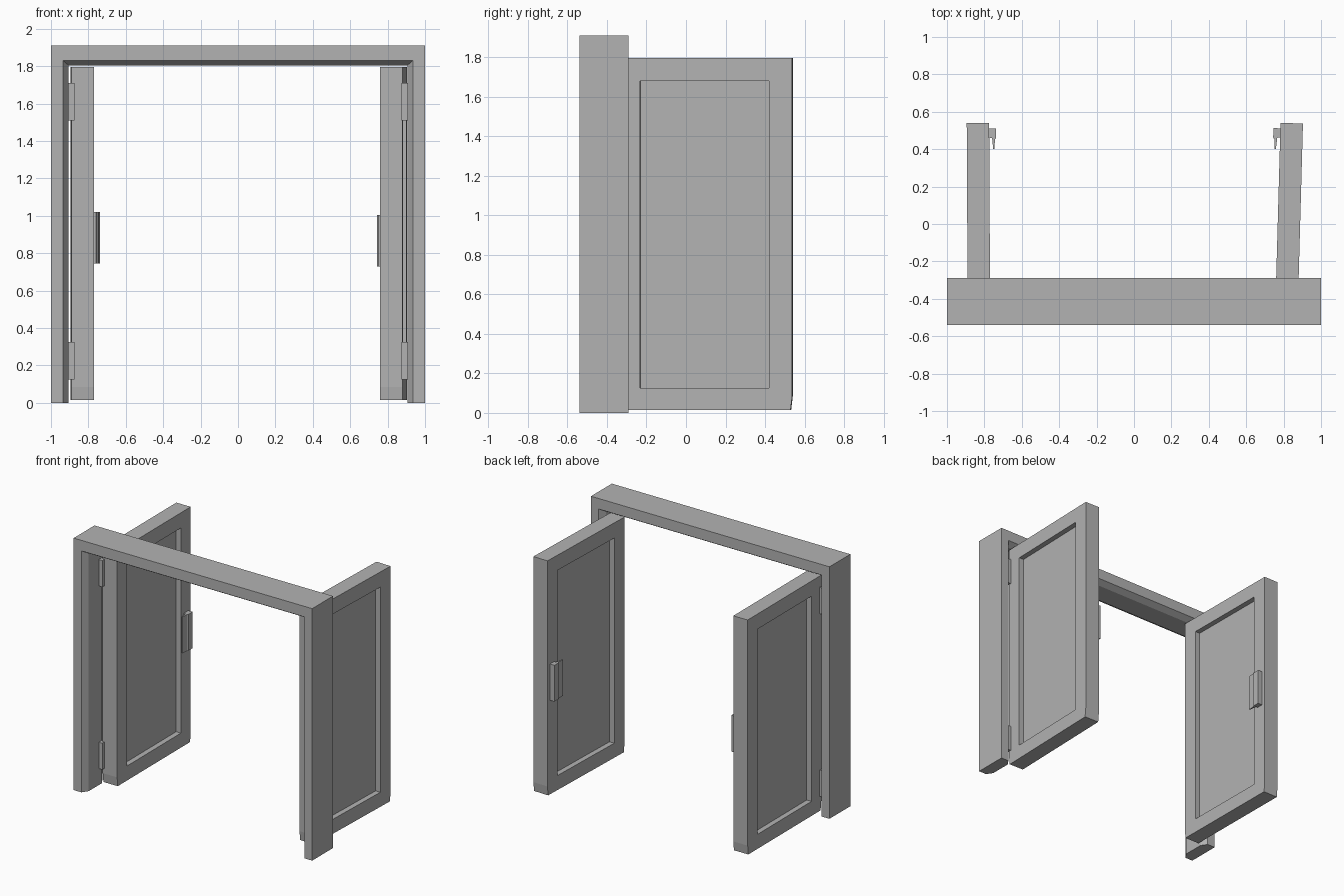
import bpy
import bmesh
from math import radians
from mathutils import Matrix, Vector

if "Cube" in bpy.data.objects:
    bpy.data.objects.remove(bpy.data.objects["Cube"])

GREY = (0.45, 0.45, 0.45, 1)
grey = bpy.data.materials.new("plain grey")
grey.use_nodes = True
grey.diffuse_color = GREY
grey.node_tree.nodes["Principled BSDF"].inputs["Base Color"].default_value = GREY


def finish(name, bm, matrix=Matrix()):
    bmesh.ops.recalc_face_normals(bm, faces=bm.faces)
    mesh = bpy.data.meshes.new(name)
    bm.to_mesh(mesh)
    bm.free()
    mesh.materials.append(grey)
    ob = bpy.data.objects.new(name, mesh)
    ob.matrix_world = matrix
    bpy.context.collection.objects.link(ob)
    return ob


def box(name, lo, hi):
    bm = bmesh.new()
    bmesh.ops.create_cube(bm, size=1)
    lo, hi = Vector(lo), Vector(hi)
    for v in bm.verts:
        v.co = Vector((v.co[i] * (hi[i] - lo[i]) + (lo[i] + hi[i]) / 2 for i in range(3)))
    return finish(name, bm)


def extrude_profile(name, points, z0, z1, matrix):
    bm = bmesh.new()
    face = bm.faces.new([bm.verts.new((x, y, z0)) for x, y in points])
    top = bmesh.ops.extrude_face_region(bm, geom=[face])["geom"]
    moved = [v for v in top if isinstance(v, bmesh.types.BMVert)]
    bmesh.ops.translate(bm, verts=moved, vec=(0, 0, z1 - z0))
    return finish(name, bm, matrix)


# Door frame: a chamfered section swept up, across and down with mitred corners
TOP = 1.91
section = [(0, 0, -0.54), (0.065, 0.08, -0.54), (0.095, 0.107, -0.495),
           (0.095, 0.107, -0.335), (0.065, 0.08, -0.29), (0, 0, -0.29)]
bm = bmesh.new()
rings = []
for side, upper in ((-1, False), (-1, True), (1, True), (1, False)):
    rings.append([bm.verts.new((side * (1 - dx), y, TOP - dz if upper else 0))
                  for dx, dz, y in section])
for a, b in zip(rings, rings[1:]):
    for i in range(len(section)):
        j = (i + 1) % len(section)
        bm.faces.new((a[i], a[j], b[j], b[i]))
bm.faces.new(rings[0])
bm.faces.new(rings[-1])
finish("door_frame", bm)

# Door leaf dimensions, with its own origin at mid length
HALF_T, HALF_L = 0.06, 0.444
Z0, Z1, KICK = 0.015, 1.795, 0.085
RAIL, DEPTH = 0.118, 0.04


def door(name, matrix):
    bm = bmesh.new()
    # Both panelled faces: rails around a sunken panel
    ys = (-HALF_L, HALF_L)
    outer, inner = {}, {}
    for s in (-1, 1):
        x = s * HALF_T
        loop = [(-HALF_L + 0.008, Z0), (HALF_L - 0.008, Z0), (HALF_L, KICK),
                (HALF_L, Z1), (-HALF_L, Z1), (-HALF_L, KICK)]
        outer[s] = [bm.verts.new((x, y, z)) for y, z in loop]
        py, pz0, pz1 = HALF_L - RAIL, Z0 + 0.11, Z1 - 0.115
        corners = [(-py, pz0), (py, pz0), (py, pz1), (-py, pz1)]
        rim = [bm.verts.new((x, y, z)) for y, z in corners]
        sunk = [bm.verts.new((x - s * DEPTH, y, z)) for y, z in corners]
        o = outer[s]
        bm.faces.new((o[0], o[1], rim[1], rim[0]))
        bm.faces.new((o[1], o[2], o[3], rim[2], rim[1]))
        bm.faces.new((o[3], o[4], rim[3], rim[2]))
        bm.faces.new((o[4], o[5], o[0], rim[0], rim[3]))
        for i in range(4):
            j = (i + 1) % 4
            bm.faces.new((rim[i], rim[j], sunk[j], sunk[i]))
        bm.faces.new(sunk)
    # Edges joining the two faces
    for i in range(6):
        j = (i + 1) % 6
        bm.faces.new((outer[-1][i], outer[-1][j], outer[1][j], outer[1][i]))
    return finish(name, bm, matrix)


# Pull handle outline: distance out from the door face, then position along it
handle = [(-0.01, 0.415), (0.037, 0.415), (0.037, 0.365), (0.03, 0.355), (0.028, 0.305),
          (0.021, 0.305), (0.015, 0.365), (-0.01, 0.365)]

# Two open doors, each with an inward-facing handle and two hinges
for name, side, centre, turn, grip in (("right", -1, -0.832, 0.3, 0.745),
                                       ("left", 1, 0.831, -1.6, 0.728)):
    place = Matrix.Translation((centre, 0.095, 0)) @ Matrix.Rotation(radians(turn), 4, "Z")
    door(name + "_door", place)
    outline = [(-side * (HALF_T + u), y) for u, y in handle]
    extrude_profile(name + "_handle", outline, grip, grip + 0.275, place)
    for part, z in (("lower", 0.125), ("upper", 1.51)):
        xs = sorted((side * 0.875, side * 0.907))
        box(f"{name}_{part}_hinge", (xs[0], -0.375, z), (xs[1], -0.33, z + 0.2))
